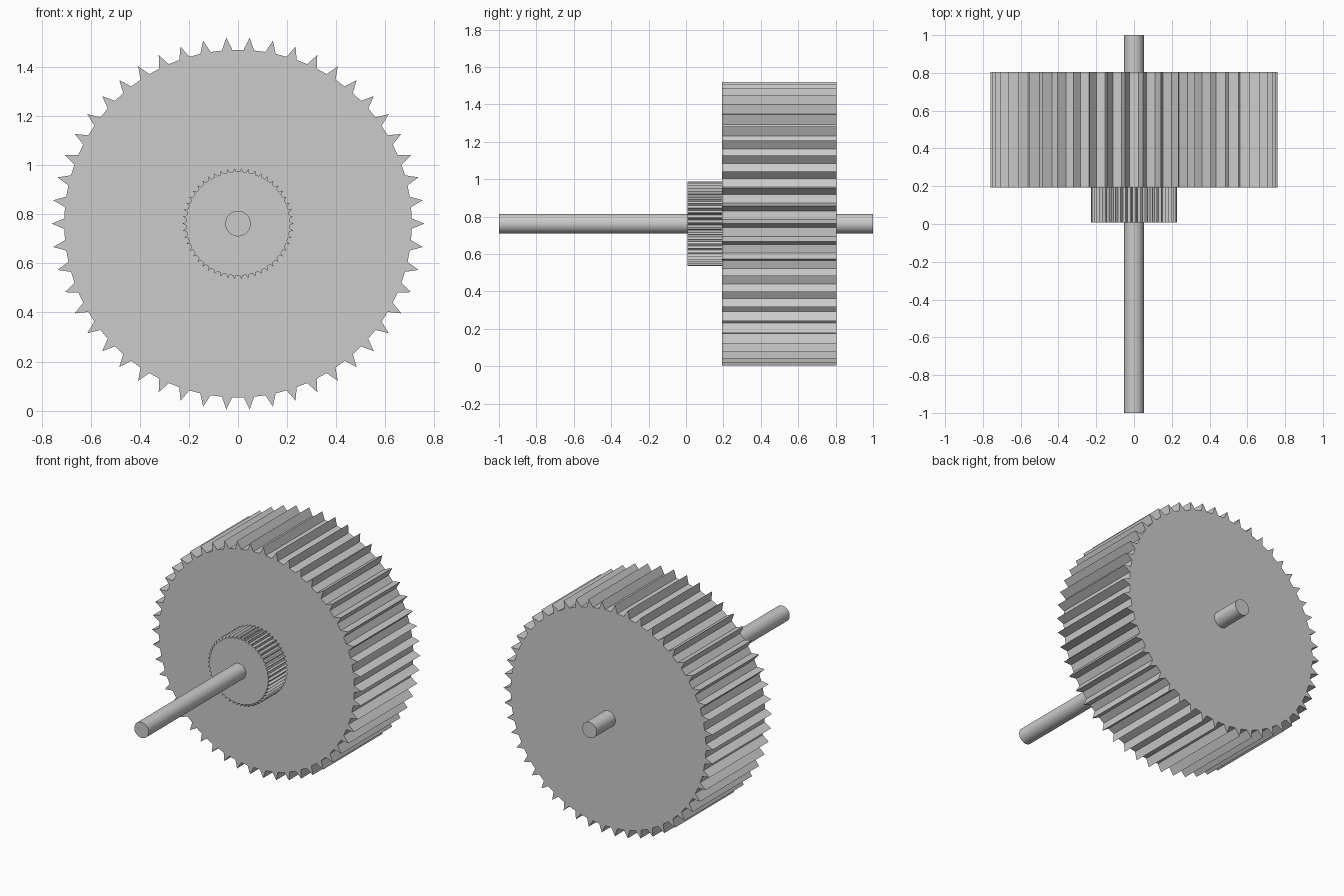
import bpy, bmesh
from math import sin, cos, tau

if "Cube" in bpy.data.objects:
    bpy.data.objects.remove(bpy.data.objects["Cube"])

AXIS_Z = 0.762
TEETH = 50


def gear(name, tip_r, y0, y1):
    """Spur gear along y with pointed teeth and flat valleys."""
    root_r = tip_r * 0.933
    step = tau / TEETH
    bm = bmesh.new()
    ring = []
    for i in range(TEETH):
        for offset, r in ((-0.24, root_r), (0, tip_r), (0.24, root_r)):
            a = (i + offset) * step
            ring.append(bm.verts.new((r * cos(a), y0, AXIS_Z + r * sin(a))))
    face = bm.faces.new(ring)
    extruded = bmesh.ops.extrude_face_region(bm, geom=[face], use_keep_orig=True)
    moved = [g for g in extruded["geom"] if isinstance(g, bmesh.types.BMVert)]
    bmesh.ops.translate(bm, verts=moved, vec=(0, y1 - y0, 0))
    bmesh.ops.recalc_face_normals(bm, faces=bm.faces)
    mesh = bpy.data.meshes.new(name)
    bm.to_mesh(mesh)
    bm.free()
    obj = bpy.data.objects.new(name, mesh)
    bpy.context.collection.objects.link(obj)
    return obj


# Wide gear and the small pinion in front of it
gear("large_gear", 0.759, 0.193, 0.805)
gear("small_gear", 0.227, 0.008, 0.193)

# Shaft through both gears
bpy.ops.mesh.primitive_cylinder_add(vertices=32, radius=0.052, depth=2,
                                    location=(0, 0, AXIS_Z),
                                    rotation=(tau / 4, 0, 0))
shaft = bpy.context.object
shaft.name = "shaft"
bpy.ops.object.shade_smooth_by_angle()
